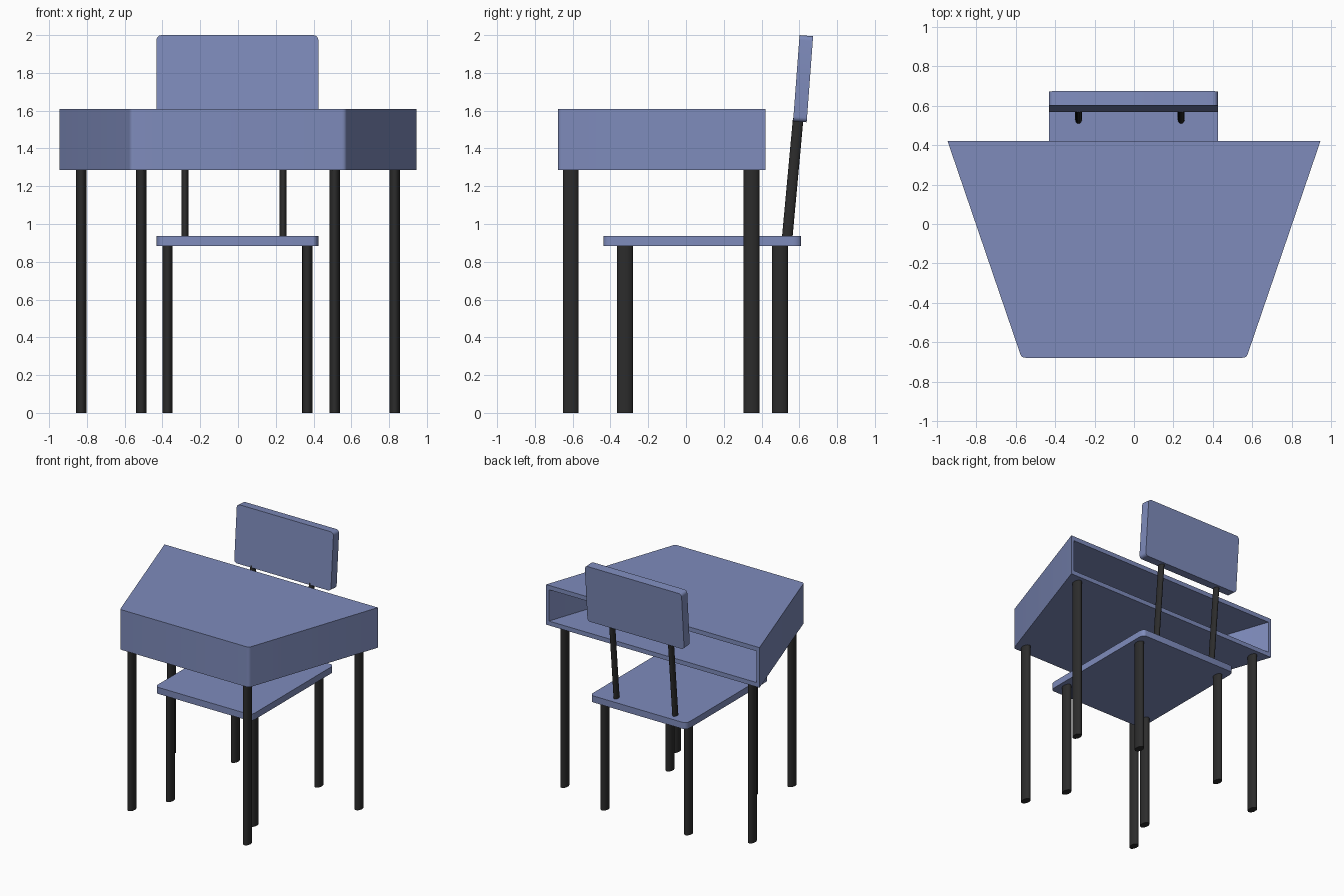
import bpy, bmesh, math
from mathutils import Vector, Matrix

if "Cube" in bpy.data.objects:
    bpy.data.objects.remove(bpy.data.objects["Cube"])


def material(name, rgb):
    m = bpy.data.materials.new(name)
    m.diffuse_color = (*rgb, 1)
    m.use_nodes = True
    m.node_tree.nodes["Principled BSDF"].inputs["Base Color"].default_value = m.diffuse_color
    return m


BLUE = material("blue_laminate", (0.21, 0.26, 0.5))
DARK = material("dark_metal", (0.025, 0.025, 0.025))


def finish(name, bm, mat):
    bmesh.ops.recalc_face_normals(bm, faces=bm.faces)
    mesh = bpy.data.meshes.new(name)
    bm.to_mesh(mesh)
    bm.free()
    mesh.materials.append(mat)
    ob = bpy.data.objects.new(name, mesh)
    bpy.context.collection.objects.link(ob)
    bpy.ops.object.select_all(action='DESELECT')
    bpy.context.view_layer.objects.active = ob
    ob.select_set(True)
    bpy.ops.object.shade_smooth_by_angle(angle=math.radians(35))
    return ob


def rounded_panel(name, w, d, h, rx, ry, matrix):
    """Panel centred on the origin with elliptical corners, then placed by matrix."""
    bm = bmesh.new()
    pts = []
    for k, (sx, sy) in enumerate([(1, 1), (-1, 1), (-1, -1), (1, -1)]):
        for i in range(7):
            a = math.pi / 2 * (k + i / 6)
            pts.append((sx * (w / 2 - rx) + rx * math.cos(a),
                        sy * (d / 2 - ry) + ry * math.sin(a), -h / 2))
    face = bm.faces.new([bm.verts.new(p) for p in pts])
    top = bmesh.ops.extrude_face_region(bm, geom=[face])["geom"]
    bmesh.ops.translate(bm, vec=(0, 0, h),
                        verts=[v for v in top if isinstance(v, bmesh.types.BMVert)])
    bm.transform(matrix)
    return finish(name, bm, BLUE)


def rod(name, base, top, rx, ry):
    """Oval rod with level ends between two points."""
    bm = bmesh.new()
    n = 32
    rings = [[bm.verts.new((p[0] + rx * math.cos(2 * math.pi * i / n),
                            p[1] + ry * math.sin(2 * math.pi * i / n), p[2]))
              for i in range(n)] for p in (base, top)]
    for i in range(n):
        j = (i + 1) % n
        bm.faces.new((rings[0][i], rings[0][j], rings[1][j], rings[1][i]))
    for r in rings:
        bm.faces.new(r)
    return finish(name, bm, DARK)


def desk_outline(back_x, front_x, front_y, r):
    """Trapezoid open at the back, with slightly rounded front corners."""
    back, c = Vector((back_x, 0.42)), Vector((front_x, front_y))
    a, b = c + (back - c).normalized() * r, c - Vector((r, 0))
    right = [back] + [a * (1 - t) ** 2 + c * 2 * t * (1 - t) + b * t * t
                      for t in (0, 0.25, 0.5, 0.75, 1)]
    return right + [Vector((-p.x, p.y)) for p in reversed(right)]


# desk box: outer and inner shells joined by a rim around the open back
bm = bmesh.new()
rims = []
for outline, z0, z1 in ((desk_outline(0.945, 0.57, -0.678, 0.02), 1.287, 1.608),
                        (desk_outline(0.92, 0.557, -0.643, 0.005), 1.322, 1.573)):
    lo, hi = ([bm.verts.new((p.x, p.y, z)) for p in outline] for z in (z0, z1))
    bm.faces.new(lo)
    bm.faces.new(hi)
    for i in range(len(lo) - 1):
        bm.faces.new((lo[i], lo[i + 1], hi[i + 1], hi[i]))
    rims.append((lo[0], lo[-1], hi[-1], hi[0]))
for i in range(4):
    j = (i + 1) % 4
    bm.faces.new((rims[0][i], rims[0][j], rims[1][j], rims[1][i]))
finish("desk_box", bm, BLUE)

# legs of desk and chair
for side, s in (("left", -1), ("right", 1)):
    for name, x, y, z in (("desk_front_leg", 0.512, -0.61, 1.288),
                          ("desk_back_leg", 0.83, 0.347, 1.288),
                          ("chair_front_leg", 0.37, -0.323, 0.886),
                          ("chair_back_leg", 0.37, 0.498, 0.886)):
        cx = s * x - (0.003 if "chair" in name else 0)
        rod(f"{name}_{side}", (cx, y, 0), (cx, y, z), 0.027, 0.042)
    # backrest supports
    cx = -0.021 + s * 0.26
    rod(f"back_support_{side}", (cx, 0.536, 0.93), (cx, 0.594, 1.56), 0.018, 0.028)

# seat and tilted backrest
rounded_panel("seat", 0.856, 1.045, 0.052, 0.028, 0.045,
              Matrix.Translation((-0.003, 0.087, 0.91)))
rounded_panel("backrest", 0.856, 0.457, 0.072, 0.025, 0.025,
              Matrix.Translation((-0.003, 0.62, 1.769))
              @ Matrix.Rotation(math.pi / 2 - 0.075, 4, 'X'))
